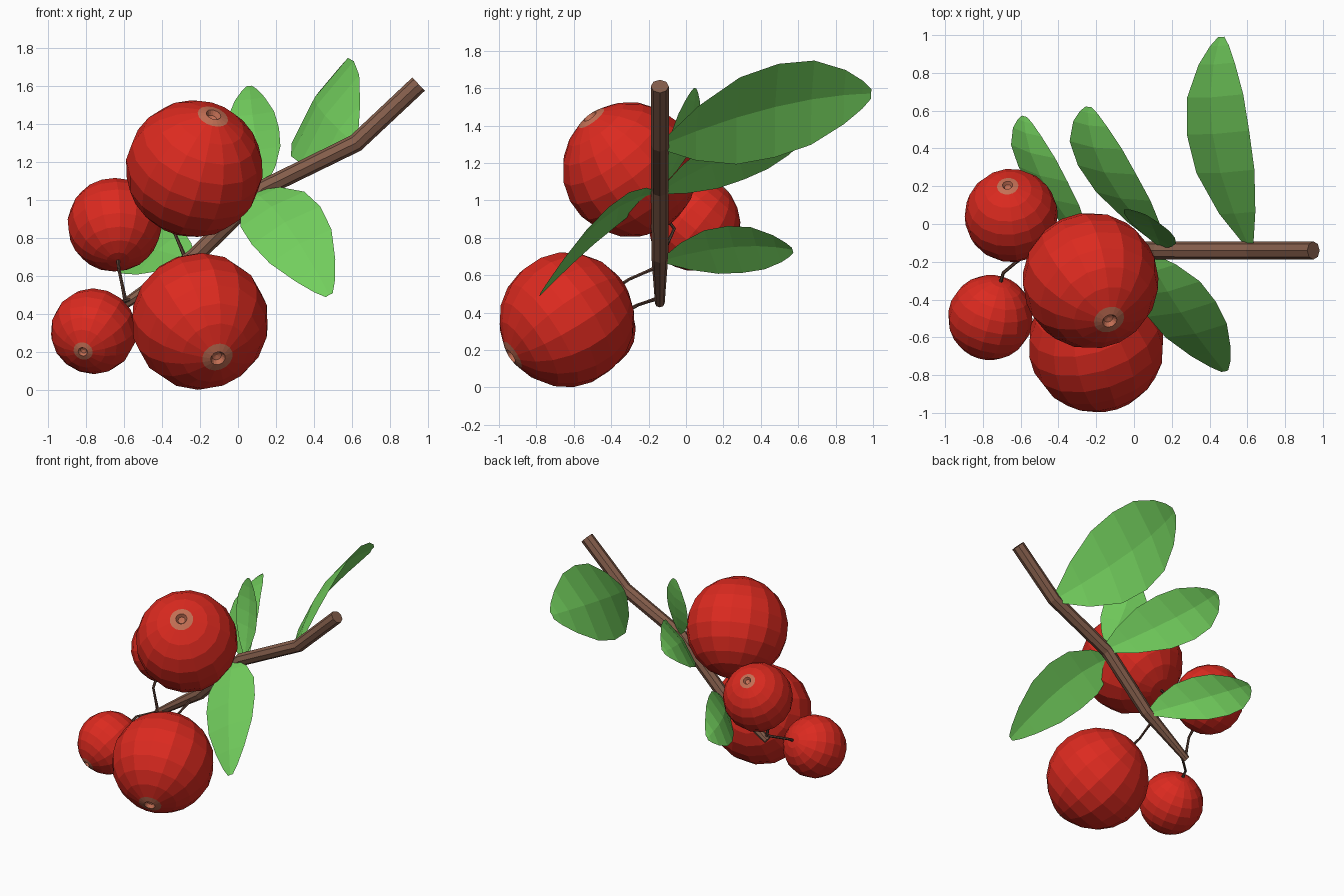
import bpy, bmesh, math
from mathutils import Vector

if "Cube" in bpy.data.objects:
    bpy.data.objects.remove(bpy.data.objects["Cube"])


def material(name, color):
    m = bpy.data.materials.new(name)
    m.diffuse_color = (*color, 1)
    m.use_nodes = True
    m.node_tree.nodes["Principled BSDF"].inputs["Base Color"].default_value = m.diffuse_color
    return m


RED = material("berry_red", (0.72, 0.023, 0.014))
TAN = material("calyx_tan", (0.55, 0.16, 0.09))
GREEN = material("leaf_green", (0.17, 0.62, 0.11))
BROWN = material("bark_brown", (0.23, 0.11, 0.07))
DARK = material("stem_brown", (0.10, 0.05, 0.035))


def link_bmesh(name, bm, mats):
    me = bpy.data.meshes.new(name)
    bm.to_mesh(me)
    bm.free()
    for m in mats:
        me.materials.append(m)
    ob = bpy.data.objects.new(name, me)
    bpy.context.collection.objects.link(ob)
    return ob


def berry(name, center, radius, axis, segs=16):
    """Lathed ball with a dimpled tan calyx at its pole."""
    profile = [(0.0, 0.93), (0.07, 0.95), (0.11, 1.02), (0.23, 0.985)]
    calyx_bands = len(profile) - 1
    profile += [(math.sin(math.radians(a)), math.cos(math.radians(a)))
                for a in range(30, 180, 17)] + [(0.0, -1.0)]
    rot = Vector(axis).to_track_quat('Z', 'Y')
    c = Vector(center)
    bm = bmesh.new()
    rings = []
    for r, h in profile:
        n = segs if r > 0 else 1
        rings.append([bm.verts.new(c + rot @ (radius * Vector((
            r * math.cos(math.tau * i / segs), r * math.sin(math.tau * i / segs), h))))
            for i in range(n)])
    for band, (a, b) in enumerate(zip(rings, rings[1:])):
        for i in range(segs):
            j = (i + 1) % segs
            if len(a) == 1:
                loop = (a[0], b[i], b[j])
            elif len(b) == 1:
                loop = (a[i], b[0], a[j])
            else:
                loop = (a[i], b[i], b[j], a[j])
            f = bm.faces.new(loop)
            f.material_index = 1 if band < calyx_bands else 0
    bmesh.ops.recalc_face_normals(bm, faces=bm.faces)
    return link_bmesh(name, bm, (RED, TAN))


def tube(name, points, radii, resolution, mat):
    """Faceted tapering tube along a path."""
    cu = bpy.data.curves.new(name, 'CURVE')
    cu.dimensions = '3D'
    cu.bevel_depth = 1.0
    cu.bevel_resolution = resolution
    cu.use_fill_caps = True
    sp = cu.splines.new('POLY')
    sp.points.add(len(points) - 1)
    for p, co, r in zip(sp.points, points, radii):
        p.co = (*co, 1)
        p.radius = r
    sp.use_smooth = False
    tmp = bpy.data.objects.new(name + "_path", cu)
    bpy.context.collection.objects.link(tmp)
    me = bpy.data.meshes.new_from_object(
        tmp.evaluated_get(bpy.context.evaluated_depsgraph_get()))
    bpy.data.objects.remove(tmp)
    me.materials.clear()
    me.materials.append(mat)
    ob = bpy.data.objects.new(name, me)
    bpy.context.collection.objects.link(ob)


def bezier(a, m, b, t):
    """Quadratic curve from a to b passing through m halfway."""
    a, m, b = Vector(a), Vector(m), Vector(b)
    k = 2 * m - (a + b) / 2
    return a * (1 - t) ** 2 + k * 2 * t * (1 - t) + b * t * t


OUTLINE = [(0, .12), (.14, .58), (.32, .93), (.5, 1), (.68, .9), (.85, .58), (.95, .3), (1, .1)]


def leaf(name, base, mid, tip, width):
    """Arched sheet with a gentle fold along the midrib."""
    w = Vector(width) / 2
    normal = (Vector(tip) - Vector(base)).cross(w).normalized()
    if normal.dot(Vector(mid) - (Vector(base) + Vector(tip)) / 2) < 0:
        normal.negate()
    bm = bmesh.new()
    rows = []
    for t, k in OUTLINE:
        p = bezier(base, mid, tip, t)
        rows.append([bm.verts.new(p + w * (k * s) + normal * (0.06 * k * w.length * (1 - 2 * abs(s))))
                     for s in (-1, -.5, 0, .5, 1)])
    for a, b in zip(rows, rows[1:]):
        for i in range(4):
            bm.faces.new((a[i], a[i + 1], b[i + 1], b[i]))
    bmesh.ops.recalc_face_normals(bm, faces=bm.faces)
    return link_bmesh(name, bm, (GREEN,))


# main branch
tube("branch",
     [(.95, -.14, 1.61), (.62, -.14, 1.30), (.13, -.14, 1.06), (-.23, -.14, .70), (-.60, -.14, .45)],
     [.048, .048, .047, .045, .026], 2, BROWN)

# berries, each hanging from a thin stem that meets its back pole
berries = [
    ("upper_berry", (-.23, -.30, 1.165), .362, (.10, -.21, .28), (-.27, -.14, .68)),
    ("lower_berry", (-.20, -.637, .362), .362, (.095, -.30, -.195), (-.29, -.14, .65)),
    ("rear_berry", (-.65, .045, .87), .248, (-.02, .165, .20), (-.59, -.14, .46)),
    ("small_berry", (-.76, -.495, .31), .226, (-.055, -.19, -.105), (-.55, -.14, .48)),
]
for name, c, r, axis, root in berries:
    berry(name, c, r, axis)
    d = Vector(axis).normalized()
    end = Vector(c) - d * r * 0.97
    near = end - d * 0.06
    root = Vector(root)
    path = [root, root.lerp(near, .55), near, end]
    tube(name + "_stem", path, [.012, .009, .009, .010], 1, DARK)

# leaves: base, middle, tip, full width vector
leaf("front_leaf", (.07, -.16, 1.04), (.25, -.46, .875), (.48, -.78, .50), (.36, .08, .20))
leaf("large_leaf", (.61, -.12, 1.30), (.43, .48, 1.49), (.46, .99, 1.57), (.33, .02, .50))
leaf("rear_leaf", (.16, -.13, 1.05), (-.15, .28, 1.25), (-.24, .62, 1.33), (.31, -.05, .26))
leaf("upright_leaf", (.14, -.12, 1.09), (.085, .0, 1.36), (.06, .05, 1.60), (.27, -.13, .03))
leaf("lower_rear_leaf", (-.24, -.12, .68), (-.49, .26, .745), (-.58, .57, .735), (.26, -.08, .25))
